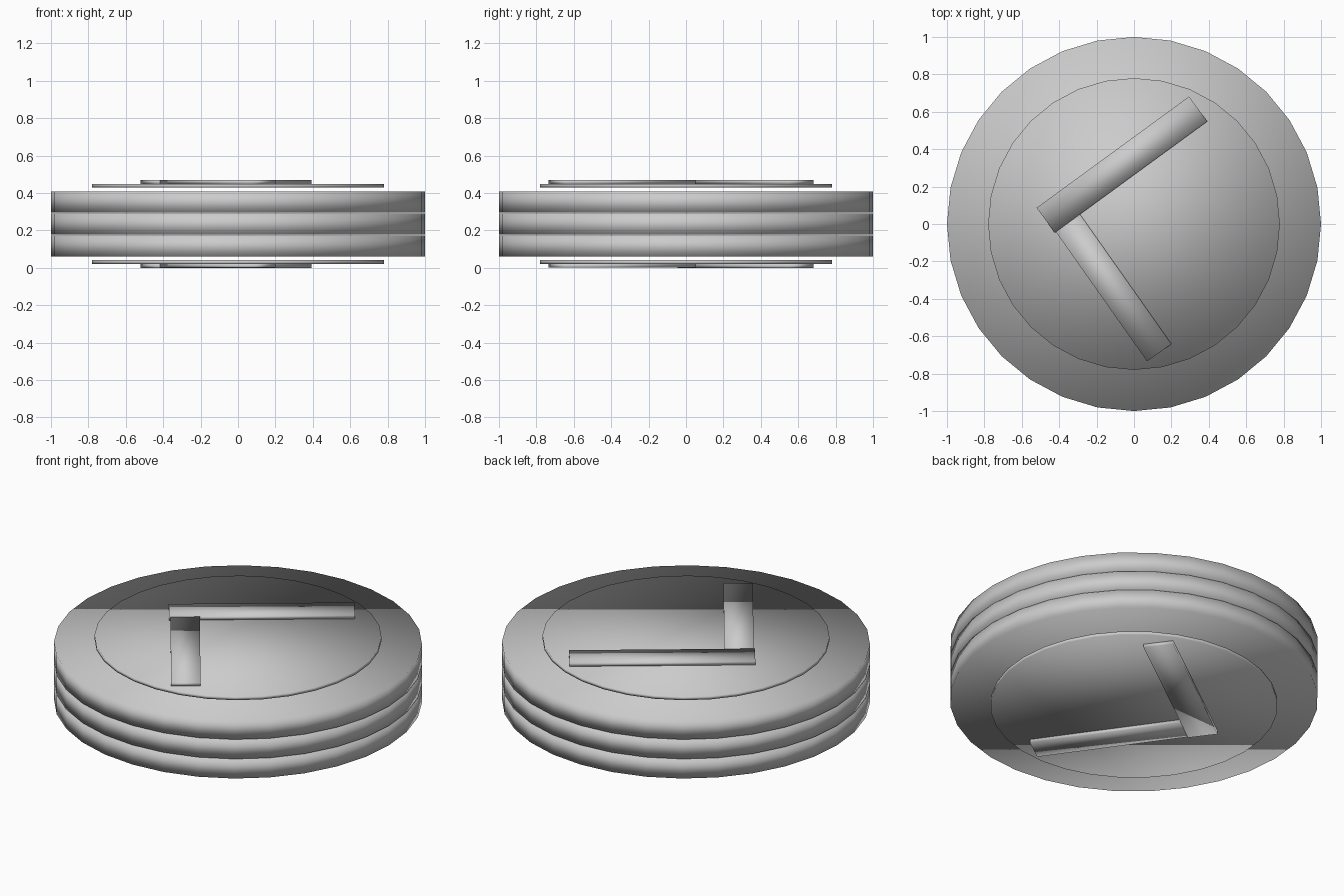
import bpy
import math
from mathutils import Vector

cube = bpy.data.objects.get("Cube")
if cube:
    bpy.data.objects.remove(cube, do_unlink=True)

grey = bpy.data.materials.new("light_grey")
grey.use_nodes = True
GREY = (0.6, 0.6, 0.6, 1)
grey.diffuse_color = GREY
grey.node_tree.nodes["Principled BSDF"].inputs["Base Color"].default_value = GREY

MID = 0.235  # mirror height of the whole stack


def finish(name):
    obj = bpy.context.object
    obj.name = name
    obj.data.materials.append(grey)
    bpy.ops.object.transform_apply(location=False, rotation=False, scale=True)
    bpy.ops.object.shade_smooth()
    return obj


def disc(name, radius, height, z):
    bpy.ops.mesh.primitive_cylinder_add(vertices=32, radius=radius, depth=height, location=(0, 0, z))
    return finish(name)


def bar(name, start, end, width, height, z):
    a, b = Vector(start), Vector(end)
    d, m = b - a, (a + b) / 2
    bpy.ops.mesh.primitive_cube_add(size=1, location=(m.x, m.y, z), rotation=(0, 0, math.atan2(d.y, d.x)))
    bpy.context.object.scale = (d.length, width, height)
    return finish(name)


# Three stacked thick discs
for i, level in enumerate(("lower", "middle", "upper")):
    disc(level + "_disc", 1, 0.112, MID + (i - 1) * 0.117)

# Thin floating plate and two clock-like bars on each face
for face, s in (("top", 1), ("bottom", -1)):
    disc(face + "_plate", 0.78, 0.02, MID + s * 0.204)
    bar(face + "_long_bar", (-0.472, 0.02), (0.343, 0.615), 0.165, 0.021, MID + s * 0.2245)
    bar(face + "_short_bar", (0.135, -0.688), (-0.39, 0.057), 0.16, 0.02, MID + s * 0.224)
